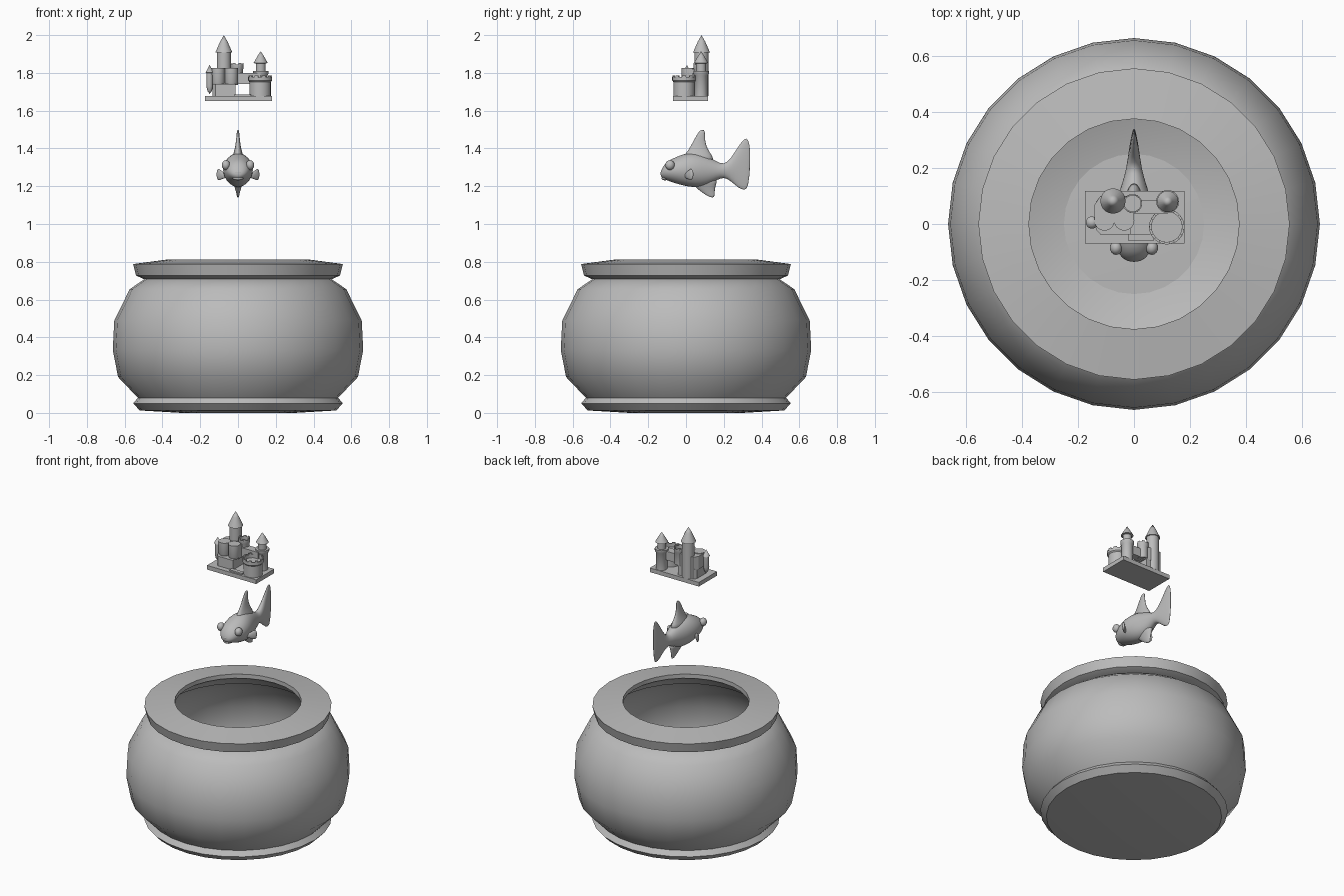
import bpy, bmesh, math
from mathutils import Vector

if "Cube" in bpy.data.objects:
    bpy.data.objects.remove(bpy.data.objects["Cube"])

grey = bpy.data.materials.new("plain grey")
grey.use_nodes = True
grey.diffuse_color = (0.5, 0.5, 0.5, 1)
grey.node_tree.nodes["Principled BSDF"].inputs["Base Color"].default_value = (0.5, 0.5, 0.5, 1)


def finish(name, bm, angle=40):
    bmesh.ops.remove_doubles(bm, verts=bm.verts, dist=1e-5)
    bmesh.ops.recalc_face_normals(bm, faces=bm.faces)
    mesh = bpy.data.meshes.new(name)
    bm.to_mesh(mesh)
    bm.free()
    mesh.materials.append(grey)
    ob = bpy.data.objects.new(name, mesh)
    bpy.context.collection.objects.link(ob)
    bpy.ops.object.select_all(action='DESELECT')
    ob.select_set(True)
    bpy.context.view_layer.objects.active = ob
    bpy.ops.object.shade_smooth_by_angle(angle=math.radians(angle))
    return ob


def lathe(name, profile, at=(0, 0), seg=20, angle=40):
    """Spin (radius, height) points round an upright axis."""
    bm = bmesh.new()
    verts = [bm.verts.new((r, 0, z)) for r, z in profile]
    edges = [bm.edges.new(p) for p in zip(verts, verts[1:])]
    bmesh.ops.spin(bm, geom=verts + edges, axis=(0, 0, 1), cent=(0, 0, 0),
                   angle=math.tau, steps=seg)
    bmesh.ops.translate(bm, verts=bm.verts, vec=(at[0], at[1], 0))
    return finish(name, bm, angle)


def prism(name, outline, z0, z1):
    """Upright block from an xy outline."""
    bm = bmesh.new()
    low = bm.faces.new([bm.verts.new((x, y, z0)) for x, y in outline])
    top = bmesh.ops.extrude_face_region(bm, geom=[low])["geom"]
    bmesh.ops.translate(bm, verts=[v for v in top if isinstance(v, bmesh.types.BMVert)],
                        vec=(0, 0, z1 - z0))
    return finish(name, bm, 30)


def box(name, x0, x1, y0, y1, z0, z1):
    return prism(name, [(x0, y0), (x1, y0), (x1, y1), (x0, y1)], z0, z1)


def loft(name, stations, seg=12):
    """Skin elliptical rings given as (centre, half axis, half axis)."""
    bm = bmesh.new()
    rings = []
    for c, a, b in stations:
        c, a, b = Vector(c), Vector(a), Vector(b)
        rings.append([bm.verts.new(c + a * math.cos(t) + b * math.sin(t))
                      for t in (math.tau * i / seg for i in range(seg))])
    for p, q in zip(rings, rings[1:]):
        for i in range(seg):
            j = (i + 1) % seg
            bm.faces.new((p[i], p[j], q[j], q[i]))
    bm.faces.new(rings[0])
    bm.faces.new(rings[-1])
    ob = finish(name, bm, 80)
    sub = ob.modifiers.new("smooth", 'SUBSURF')
    sub.levels = sub.render_levels = 1
    return ob


def ball(name, at, size):
    bm = bmesh.new()
    bmesh.ops.create_uvsphere(bm, u_segments=16, v_segments=10, radius=1)
    bmesh.ops.scale(bm, verts=bm.verts, vec=size)
    bmesh.ops.translate(bm, verts=bm.verts, vec=at)
    return finish(name, bm, 80)


# Bowl: hollow body, foot ring and wide flat lip
lathe("bowl_body", [(0, .04), (.5, .04), (.53, .08), (.635, .19), (.663, .334), (.655, .49),
                    (.573, .655), (.49, .712), (.47, .712), (.55, .64), (.63, .48),
                    (.637, .334), (.61, .2), (.5, .09), (0, .08)], seg=28, angle=50)
lathe("bowl_foot", [(0, 0), (.3, 0), (.52, .013), (.555, .05), (.53, .08), (.48, .085), (0, .085)],
      seg=28, angle=35)
lathe("bowl_lip", [(.47, .705), (.49, .705), (.54, .727), (.555, .788), (.375, .812),
                   (.375, .785), (.44, .74), (.47, .705)], seg=28, angle=45)

# Fish body and tail: (y, lowest z, highest z, half width)
body = [(-.135, 1.255, 1.275, .015), (-.125, 1.24, 1.3, .04), (-.1, 1.23, 1.335, .06),
        (-.06, 1.215, 1.352, .075), (-.01, 1.2, 1.375, .083), (.05, 1.19, 1.38, .075),
        (.11, 1.2, 1.36, .055), (.16, 1.23, 1.335, .038), (.2, 1.25, 1.312, .028),
        (.24, 1.225, 1.35, .022), (.28, 1.185, 1.42, .016), (.312, 1.175, 1.46, .01),
        (.33, 1.19, 1.455, .006), (.34, 1.3, 1.4, .002)]
loft("fish_body", [((0, y, (a + b) / 2), (w, 0, 0), (0, 0, (b - a) / 2)) for y, a, b, w in body], 16)


# Upright fins: (z, front y, back y, half width)
def fin(name, rows):
    loft(name, [((0, (a + b) / 2, z), (w, 0, 0), (0, (b - a) / 2, 0)) for z, a, b, w in rows], 10)


fin("fish_back_fin", [(1.32, -.06, .17, .045), (1.365, -.01, .14, .028), (1.4, .015, .115, .017),
                      (1.44, .038, .102, .011), (1.48, .06, .102, .008), (1.5, .078, .098, .004)])
fin("fish_belly_fin", [(1.25, 0, .18, .04), (1.21, .03, .162, .024), (1.18, .065, .155, .014),
                       (1.155, .1, .152, .008), (1.14, .13, .15, .004)])

# Fish eyes, side fins and lips
for side, label in ((1, "left"), (-1, "right")):
    ball("fish_eye_" + label, (side * .064, -.085, 1.312), (.022, .025, .026))
    loft("fish_side_fin_" + label,
         [((side * x, y, z), (side * .004, -.008, 0), (0, 0, h))
          for x, y, z, h in ((.06, -.005, 1.255, .014), (.082, .008, 1.258, .018),
                             (.1, .024, 1.262, .036), (.113, .036, 1.263, .026))], 10)
ball("fish_upper_lip", (0, -.117, 1.272), (.034, .018, .012))
ball("fish_lower_lip", (0, -.112, 1.242), (.028, .017, .011))

# Castle base slab, gate step and walls
box("castle_base", -.175, .18, -.07, .117, 1.65, 1.677)
box("gate_step", -.02, .07, -.06, -.035, 1.677, 1.686)
prism("lower_wall", [(-.135, -.02), (-.12, -.037), (-.012, -.037), (-.012, .1),
                     (-.12, .1), (-.135, .08)], 1.677, 1.74)
prism("upper_wall", [(-.14, .01), (-.115, .0), (0, .01), (0, .09), (-.05, .105),
                     (-.12, .1), (-.14, .07)], 1.735, 1.82)
box("gate_bridge", -.02, .12, .035, .085, 1.742, 1.8)
for i, x in enumerate((-.105, -.035)):
    lathe("wall_turret_%d" % i, [(0, 1.735), (.03, 1.735), (.036, 1.75), (.036, 1.825), (0, 1.825)],
          (x, .012), 16)


# Crenellated round towers: hollow crown with small merlons
def crown_tower(name, at, r, z0, z1, merlons):
    lathe(name, [(0, z0), (r * .9, z0), (r * .9, z1 - .035), (r, z1 - .028), (r, z1 - .008),
                 (r * .86, z1 - .008), (r * .86, z1 - .03), (0, z1 - .03)], at, 24)
    for i in range(merlons):
        t = math.tau * i / merlons
        half = math.pi / merlons * .5
        pts = [(at[0] + k * r * math.cos(t + s), at[1] + k * r * math.sin(t + s))
               for k, s in ((1, -half), (1, half), (.86, half), (.86, -half))]
        prism("%s_merlon_%d" % (name, i), pts, z1 - .012, z1)


crown_tower("round_keep", (.117, -.01), .063, 1.677, 1.787, 10)
crown_tower("middle_tower", (-.005, .073), .034, 1.74, 1.852, 6)

# Pointed towers
lathe("tall_tower", [(0, 1.677), (.037, 1.677), (.037, 1.908), (.045, 1.908), (.02, 1.965), (0, 2)],
      (-.075, .082))
lathe("gate_tower", [(0, 1.677), (.034, 1.677), (.034, 1.785), (.041, 1.795), (.041, 1.81),
                     (.026, 1.81), (.026, 1.85), (.038, 1.852), (.016, 1.89), (0, 1.915)],
      (.12, .08))
lathe("hanging_turret", [(0, 1.688), (.012, 1.705), (.018, 1.73), (.017, 1.8), (.022, 1.802),
                         (0, 1.842)], (-.15, .005), 14)
